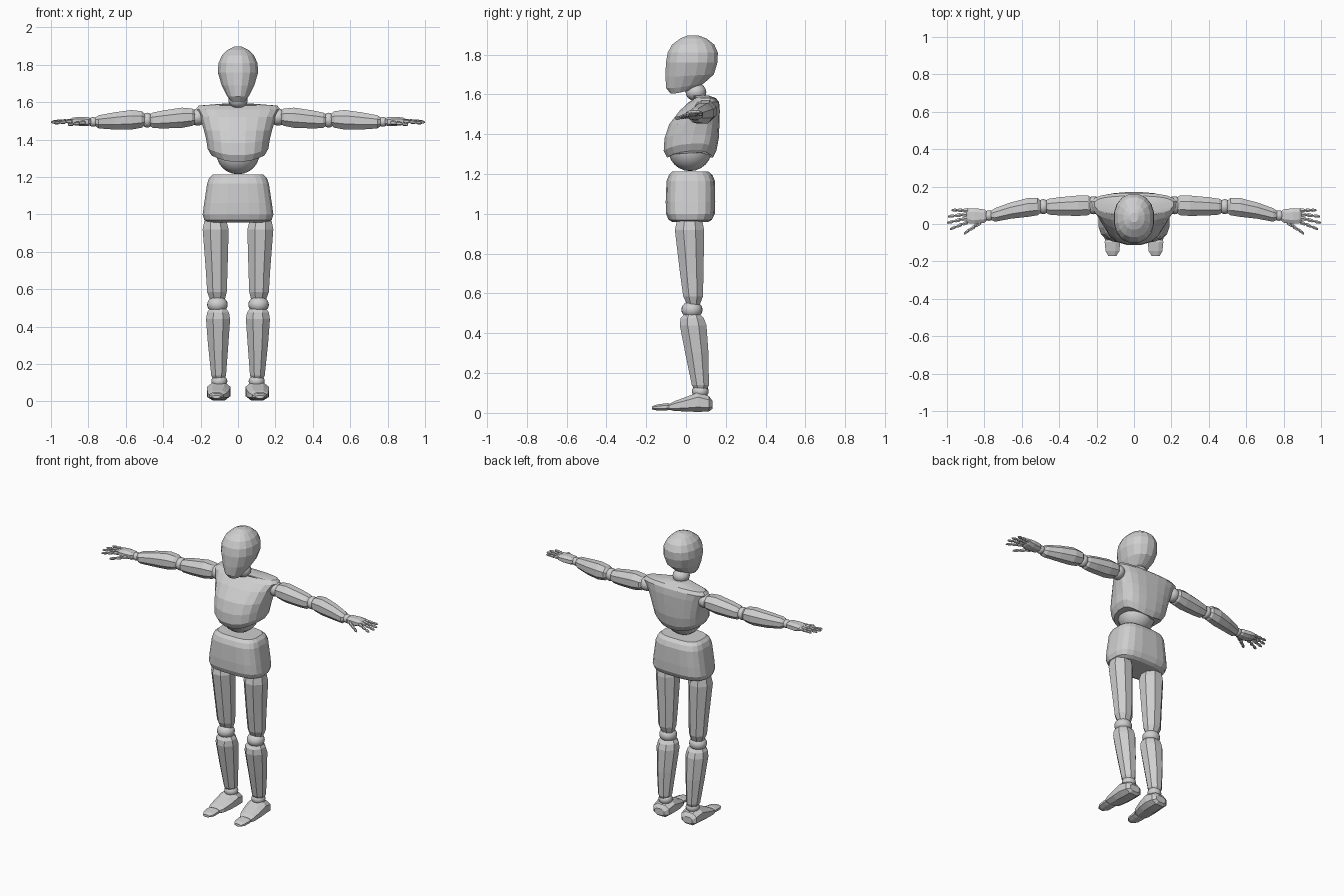
import bpy, bmesh, math
from mathutils import Matrix, Vector

grey = bpy.data.materials.new("plain grey")
grey.diffuse_color = (0.62, 0.62, 0.62, 1)

AXES = {"x": lambda t, u, v: (t, u, v),   # u = y, v = z
        "y": lambda t, u, v: (u, t, v),   # u = x, v = z
        "z": lambda t, u, v: (u, v, t)}   # u = x, v = y


def finish(name, bm, mirror, smooth=False):
    bmesh.ops.recalc_face_normals(bm, faces=bm.faces)
    for f in bm.faces:
        f.smooth = smooth
    me = bpy.data.meshes.new(name)
    bm.to_mesh(me)
    bm.free()
    me.materials.append(grey)
    ob = bpy.data.objects.new(name, me)
    bpy.context.collection.objects.link(ob)
    if mirror:
        ob.modifiers.new("mirror", "MIRROR").use_mirror_merge = False
    return ob


def loft(name, axis, rings, n=8, p=2.0, mirror=False, shift=None):
    """Rings are (position, u centre, u radius, v min, v widest, v max)."""
    bm = bmesh.new()
    angles = [(i + 0.5) * 2 * math.pi / n for i in range(n)]
    power = lambda a: math.copysign(abs(a) ** (2 / p), a)
    cu = [power(math.cos(a)) for a in angles]
    cv = [power(math.sin(a)) for a in angles]
    mu, mv = max(cu), max(cv)
    loops = []
    for t, u0, ru, lo, mid, hi in rings:
        loop = []
        for a, b in zip(cu, cv):
            b /= mv
            v = mid + b * (hi - mid if b > 0 else mid - lo)
            co = Vector(AXES[axis](t, u0 + a / mu * ru, v))
            if shift:
                co.z += shift(co)
            loop.append(bm.verts.new(co))
        loops.append(loop)
    for a, b in zip(loops, loops[1:]):
        for i in range(n):
            j = (i + 1) % n
            bm.faces.new((a[i], a[j], b[j], b[i]))
    bm.faces.new(loops[0])
    bm.faces.new(loops[-1])
    return finish(name, bm, mirror)


def limb(name, axis, rows, n=8, p=2.0):
    """Mirrored part; rows are (position, u min, u max, v min, v max)."""
    rings = [(t, (a + b) / 2, (b - a) / 2, c, (c + d) / 2, d) for t, a, b, c, d in rows]
    return loft(name, axis, rings, n, p, mirror=True)


def ball(name, centre, radii, mirror=False):
    bm = bmesh.new()
    m = Matrix.Translation(centre) @ Matrix.Diagonal((*radii, 1))
    bmesh.ops.create_uvsphere(bm, u_segments=20, v_segments=12, radius=1, matrix=m)
    return finish(name, bm, mirror, smooth=True)


# Head, with the chin lower than the nape
loft("head", "z", [
    (1.605, 0, .040, -.078, -.02, .030), (1.632, 0, .060, -.100, .00, .090),
    (1.690, 0, .088, -.103, .02, .140), (1.760, 0, .108, -.101, .03, .158),
    (1.810, 0, .104, -.092, .03, .160), (1.850, 0, .086, -.070, .03, .142),
    (1.880, 0, .056, -.030, .035, .105), (1.897, 0, .022, .010, .035, .060)],
    n=16, p=2.2,
    shift=lambda c: max(0, (1.72 - c.z) / .115) * max(0, c.y + .05) * .22)
ball("neck", (0, .05, 1.612), (.052, .052, .045))

# Chest: shield-shaped sections, lower edge raised at the sides
loft("chest", "z", [
    (1.280, 0, .142, -.095, .06, .135), (1.315, 0, .163, -.112, .07, .153),
    (1.380, 0, .170, -.108, .08, .165), (1.450, 0, .182, -.085, .09, .168),
    (1.520, 0, .203, -.030, .10, .170), (1.562, 0, .226, .015, .11, .166),
    (1.582, 0, .210, .045, .11, .150), (1.594, 0, .060, .030, .07, .115)],
    n=20, p=2.5,
    shift=lambda c: max(0, (1.45 - c.z) / .17) * (c.x / .15) ** 2 * .04)
ball("waist", (0, .02, 1.325), (.115, .11, .11))

# Pelvis
loft("pelvis", "z", [
    (.958, 0, .160, -.065, .02, .110), (.970, 0, .180, -.088, .02, .130),
    (1.000, 0, .189, -.100, .02, .145), (1.060, 0, .181, -.102, .02, .147),
    (1.165, 0, .165, -.098, .02, .145), (1.195, 0, .154, -.086, .02, .133),
    (1.213, 0, .135, -.068, .02, .112)], n=20, p=3.2)

# Legs
limb("thigh", "z", [
    (.545, .070, .150, .005, .070), (.585, .060, .165, -.014, .085),
    (.700, .056, .172, -.030, .088), (.920, .050, .189, -.056, .091),
    (.965, .062, .180, -.045, .082)])
ball("knee", (.110, .03, .518), (.055, .053, .045), True)
limb("shin", "z", [
    (.115, .075, .132, .045, .105), (.140, .064, .143, .029, .115),
    (.300, .052, .160, -.004, .113), (.440, .042, .171, -.031, .103),
    (.475, .048, .165, -.027, .090), (.495, .062, .153, -.010, .072)])
ball("ankle", (.100, .072, .108), (.043, .042, .036), True)
limb("foot", "y", [
    (.132, .068, .138, .020, .062), (.115, .046, .158, .007, .085),
    (.060, .040, .165, .005, .103), (.000, .046, .165, .007, .080),
    (-.060, .060, .162, .010, .058), (-.085, .075, .155, .016, .045)], p=2.6)
limb("toe", "y", [
    (-.075, .080, .150, .018, .042), (-.095, .074, .157, .013, .049),
    (-.145, .078, .152, .012, .042), (-.170, .094, .138, .017, .033)])

# Arms
ball("shoulder", (.215, .10, 1.52), (.045, .048, .045), True)
limb("upper_arm", "x", [
    (.222, .065, .135, 1.488, 1.550), (.245, .047, .152, 1.474, 1.566),
    (.300, .043, .152, 1.463, 1.571), (.400, .046, .143, 1.460, 1.556),
    (.455, .050, .135, 1.462, 1.545), (.475, .064, .123, 1.476, 1.532)])
ball("elbow", (.485, .093, 1.504), (.032, .040, .040), True)
limb("forearm", "x", [
    (.495, .062, .122, 1.478, 1.535), (.515, .047, .138, 1.464, 1.552),
    (.570, .038, .138, 1.454, 1.558), (.660, .028, .115, 1.454, 1.546),
    (.745, .012, .084, 1.460, 1.530), (.765, .024, .070, 1.473, 1.518)])
ball("wrist", (.775, .045, 1.495), (.028, .028, .026), True)

# Hands
limb("palm", "x", [
    (.785, .022, .066, 1.480, 1.512), (.800, .007, .078, 1.473, 1.520),
    (.850, .001, .084, 1.474, 1.522), (.885, .004, .083, 1.483, 1.517),
    (.895, .012, .075, 1.489, 1.510)], p=2.6)


def finger(name, a, b, r, joints):
    """Tapered digit whose segments pinch in at every joint."""
    a, b = Vector(a), Vector(b)
    rows = []
    for s in range(joints):
        for f, k in ((.02, .55), (.2, 1), (.75, .92), (.98, .5)):
            t = (s + f) / joints
            c, w = a.lerp(b, t), r * k * (1 - .35 * t)
            rows.append((c.x, c.y - w, c.y + w, c.z - w, c.z + w))
    limb(name, "x", rows, n=6)


for name, base, tip in (
        ("index_finger", (.885, .012, 1.499), (.985, -.028, 1.488)),
        ("middle_finger", (.887, .033, 1.501), (1.00, .006, 1.493)),
        ("ring_finger", (.887, .053, 1.501), (.996, .040, 1.496)),
        ("little_finger", (.885, .073, 1.501), (.976, .074, 1.499))):
    finger(name, base, tip, .0115, 3)
finger("thumb", (.815, .012, 1.492), (.910, -.052, 1.480), .0135, 3)
